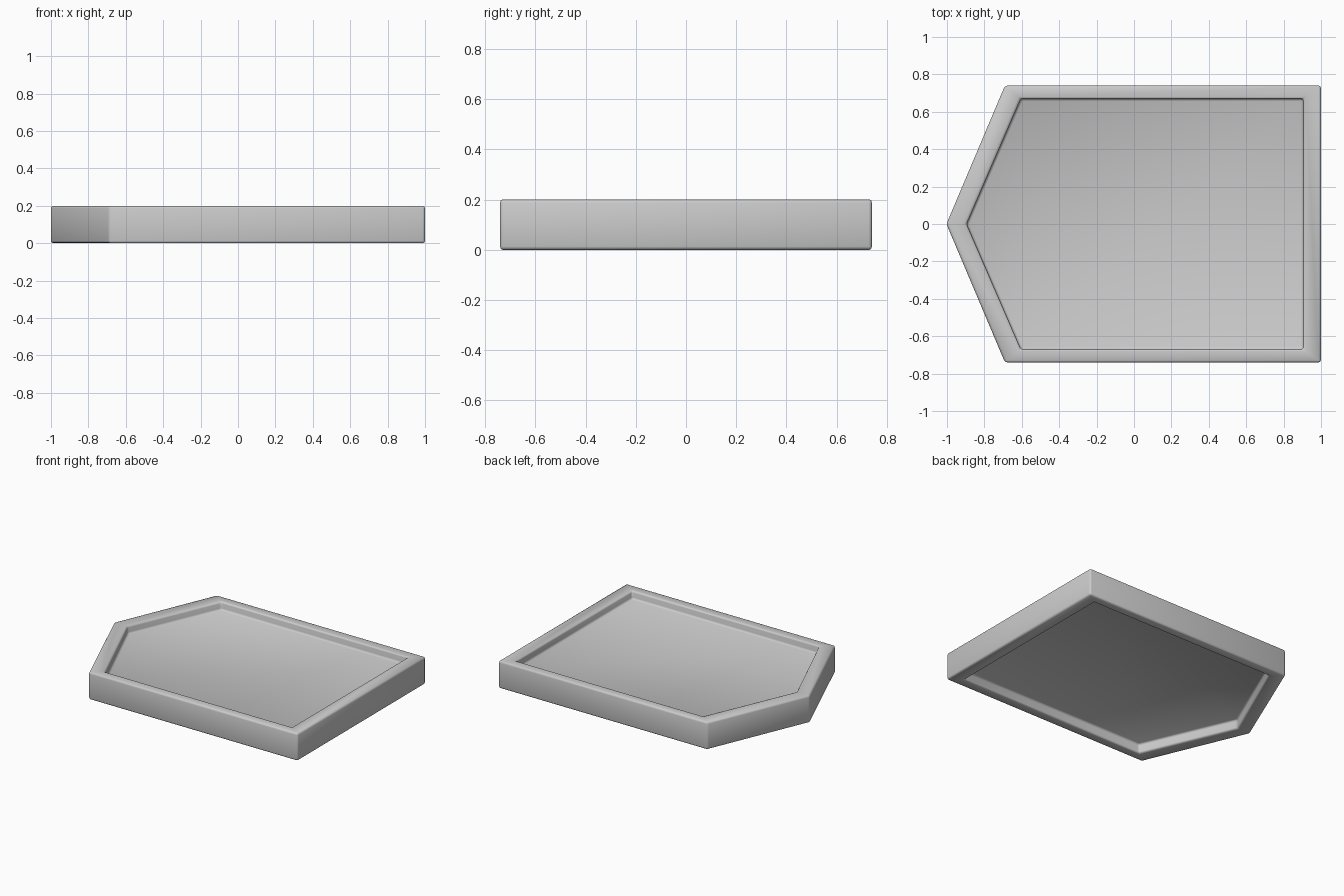
import bpy, bmesh

if "Cube" in bpy.data.objects:
    bpy.data.objects.remove(bpy.data.objects["Cube"])

H, LOW, HIGH = 0.2, 0.07, 0.14   # total height, underside and top of the recessed panel
OUTER = [(-1.003, 0), (-0.69, -0.74), (1, -0.74), (1, 0.74), (-0.69, 0.74)]
INNER = [(-0.895, 0), (-0.605, -0.67), (0.905, -0.67), (0.905, 0.67), (-0.605, 0.67)]

bm = bmesh.new()

def ring(outline, z):
    return [bm.verts.new((x, y, z)) for x, y in outline]

# Cross-section loops: lower panel, lower rim, upper rim, upper panel
loops = [ring(INNER, LOW), ring(INNER, 0), ring(OUTER, 0),
         ring(OUTER, H), ring(INNER, H), ring(INNER, HIGH)]
for a, b in zip(loops, loops[1:]):
    for i in range(5):
        j = (i + 1) % 5
        bm.faces.new((a[i], a[j], b[j], b[i]))

# Recessed panel faces
bm.faces.new(loops[-1])
bm.faces.new(loops[0][::-1])
bmesh.ops.recalc_face_normals(bm, faces=bm.faces[:])

mesh = bpy.data.meshes.new("framed_plate")
bm.to_mesh(mesh)
bm.free()
plate = bpy.data.objects.new("framed_plate", mesh)
bpy.context.collection.objects.link(plate)

# Softened edges
bevel = plate.modifiers.new("edge_bevel", 'BEVEL')
bevel.width = 0.013
bevel.segments = 2
bevel.limit_method = 'ANGLE'
for p in mesh.polygons:
    p.use_smooth = True
